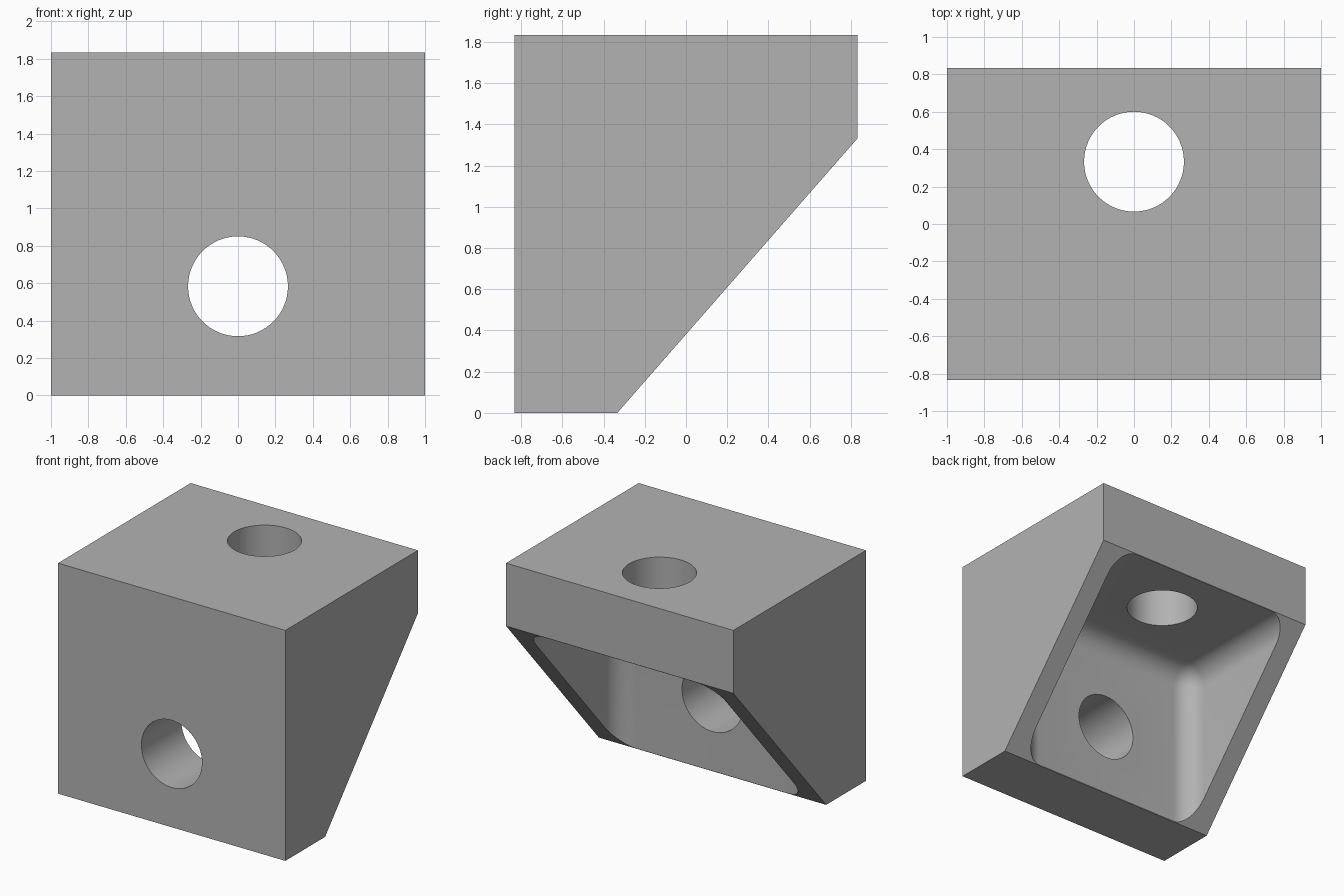
import bpy, bmesh, math
from mathutils import Matrix

old = bpy.data.objects.get("Cube")
if old:
    bpy.data.objects.remove(old, do_unlink=True)

grey = bpy.data.materials.new("plain grey")
grey.use_nodes = True
color = (0.45, 0.45, 0.45, 1)
grey.diffuse_color = color
grey.node_tree.nodes["Principled BSDF"].inputs["Base Color"].default_value = color

U = 1 / 6              # wall thickness, also the fillet radius
HOLE_RADIUS = 0.267


def make_object(name, bm):
    bmesh.ops.recalc_face_normals(bm, faces=bm.faces)
    mesh = bpy.data.meshes.new(name)
    bm.to_mesh(mesh)
    bm.free()
    mesh.materials.append(grey)
    obj = bpy.data.objects.new(name, mesh)
    bpy.context.collection.objects.link(obj)
    return obj


def cylinder(name, center, length, rotation):
    bm = bmesh.new()
    matrix = Matrix.Translation(center) @ rotation
    bmesh.ops.create_cone(bm, cap_ends=True, segments=64, radius1=HOLE_RADIUS,
                          radius2=HOLE_RADIUS, depth=length, matrix=matrix)
    return make_object(name, bm)


# Bracket block: side profile extruded across the width
profile = [(-5, 0), (-2, 0), (5, 8), (5, 11), (-5, 11)]
bm = bmesh.new()
side = bm.faces.new([bm.verts.new((-1, y * U, z * U)) for y, z in profile])
ext = bmesh.ops.extrude_face_region(bm, geom=[side])
bmesh.ops.translate(bm, vec=(2, 0, 0),
                    verts=[v for v in ext["geom"] if isinstance(v, bmesh.types.BMVert)])
bracket = make_object("corner_bracket", bm)

# Rounded pocket opening through the sloped face
front, top, reach = -0.331, 1.331, 2.4
bm = bmesh.new()
bmesh.ops.create_cube(
    bm, size=1,
    matrix=Matrix.Translation((0, front + reach / 2, top - reach / 2))
    @ Matrix.Diagonal((10 * U, reach, reach, 1)))
bmesh.ops.bevel(bm, geom=bm.edges[:], offset=U, offset_type='OFFSET',
                segments=10, profile=0.5, affect='EDGES')
pocket = make_object("pocket_cutter", bm)

# Bolt holes through the front and top walls
front_hole = cylinder("front_hole_cutter", (0, -0.6, 3.5 * U), 1,
                      Matrix.Rotation(math.pi / 2, 4, 'X'))
top_hole = cylinder("top_hole_cutter", (0, 2 * U, 1.65), 0.9, Matrix.Identity(4))

# Cut, then drop the cutters
bpy.ops.object.select_all(action='DESELECT')
bpy.context.view_layer.objects.active = bracket
bracket.select_set(True)
for cutter in (pocket, front_hole, top_hole):
    cutter.hide_render = True
    mod = bracket.modifiers.new(cutter.name, 'BOOLEAN')
    mod.operation = 'DIFFERENCE'
    mod.solver = 'EXACT'
    mod.object = cutter
    bpy.ops.object.modifier_apply(modifier=mod.name)
    bpy.data.objects.remove(cutter, do_unlink=True)

bpy.ops.object.shade_smooth_by_angle(angle=math.radians(30))
